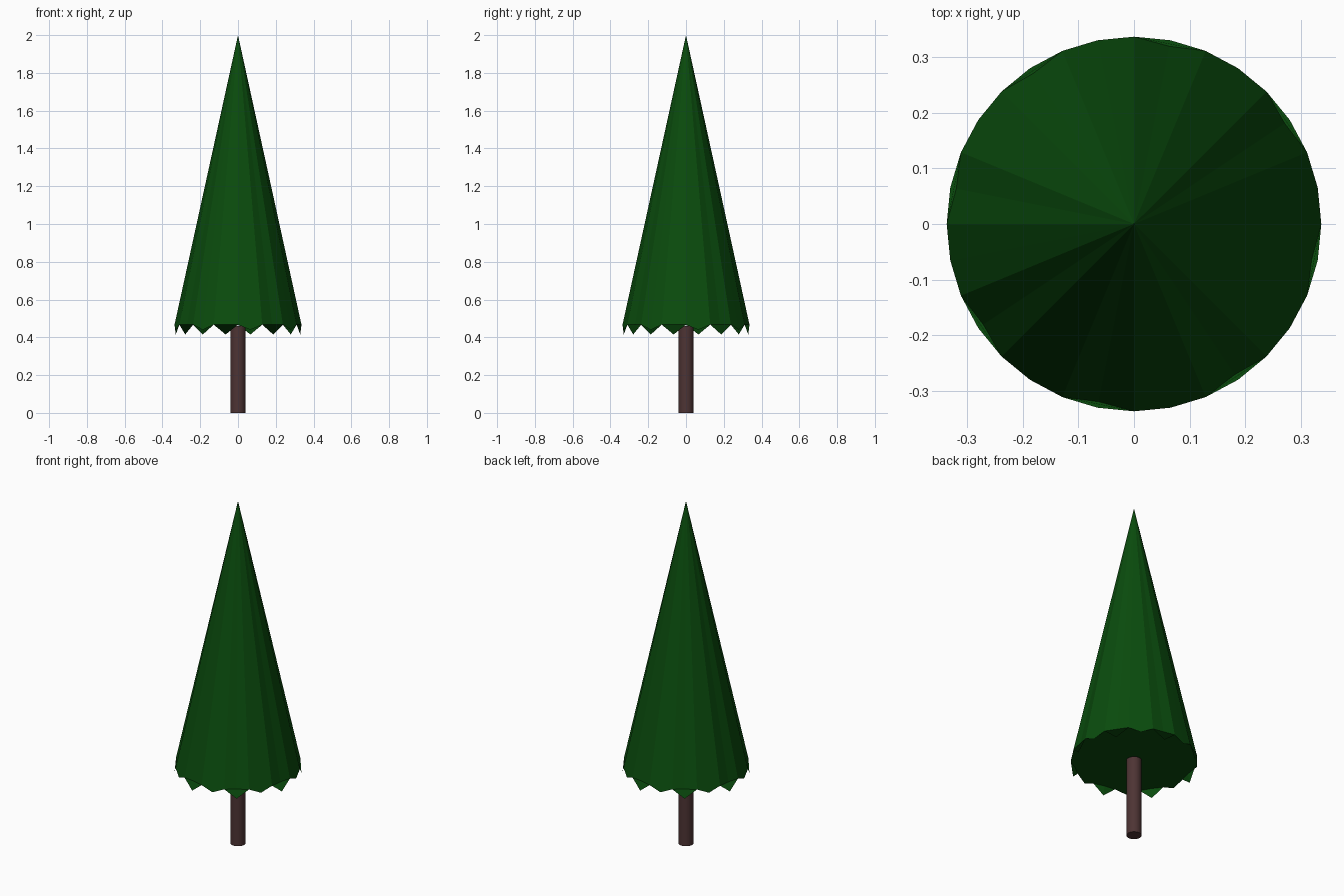
import bpy, bmesh, math

if "Cube" in bpy.data.objects:
    bpy.data.objects.remove(bpy.data.objects["Cube"])


def material(name, rgb):
    mat = bpy.data.materials.new(name)
    mat.diffuse_color = (*rgb, 1)
    mat.use_nodes = True
    mat.node_tree.nodes["Principled BSDF"].inputs["Base Color"].default_value = mat.diffuse_color
    return mat


# Foliage: one tall flat-shaded cone with a zigzag lower rim
SIDES, RADIUS, TOP = 32, 0.336, 2.0
HIGH, SHALLOW, DEEP = 0.467, 0.44, 0.415
LEVELS = (HIGH, SHALLOW, HIGH, DEEP)     # repeats every 45 degrees

bm = bmesh.new()
apex = bm.verts.new((0, 0, TOP))
rim = []
for i in range(SIDES):
    a = 2 * math.pi * i / SIDES
    rim.append(bm.verts.new((RADIUS * math.cos(a), RADIUS * math.sin(a), LEVELS[i % 4])))
for i in range(SIDES):
    bm.faces.new((rim[i], rim[(i + 1) % SIDES], apex))

# Underside: a single face across the zigzag rim
bm.faces.new(rim[::-1])

mesh = bpy.data.meshes.new("foliage")
bm.to_mesh(mesh)
bm.free()
foliage = bpy.data.objects.new("foliage", mesh)
bpy.context.collection.objects.link(foliage)
mesh.materials.append(material("needles", (0.003, 0.072, 0.004)))

# Trunk: slim round post reaching just into the foliage
HEIGHT = 0.46
bpy.ops.mesh.primitive_cylinder_add(vertices=32, radius=0.04, depth=HEIGHT,
                                    location=(0, 0, HEIGHT / 2))
trunk = bpy.context.object
trunk.name = "trunk"
bpy.ops.object.shade_smooth_by_angle()
trunk.data.materials.append(material("bark", (0.075, 0.034, 0.034)))
